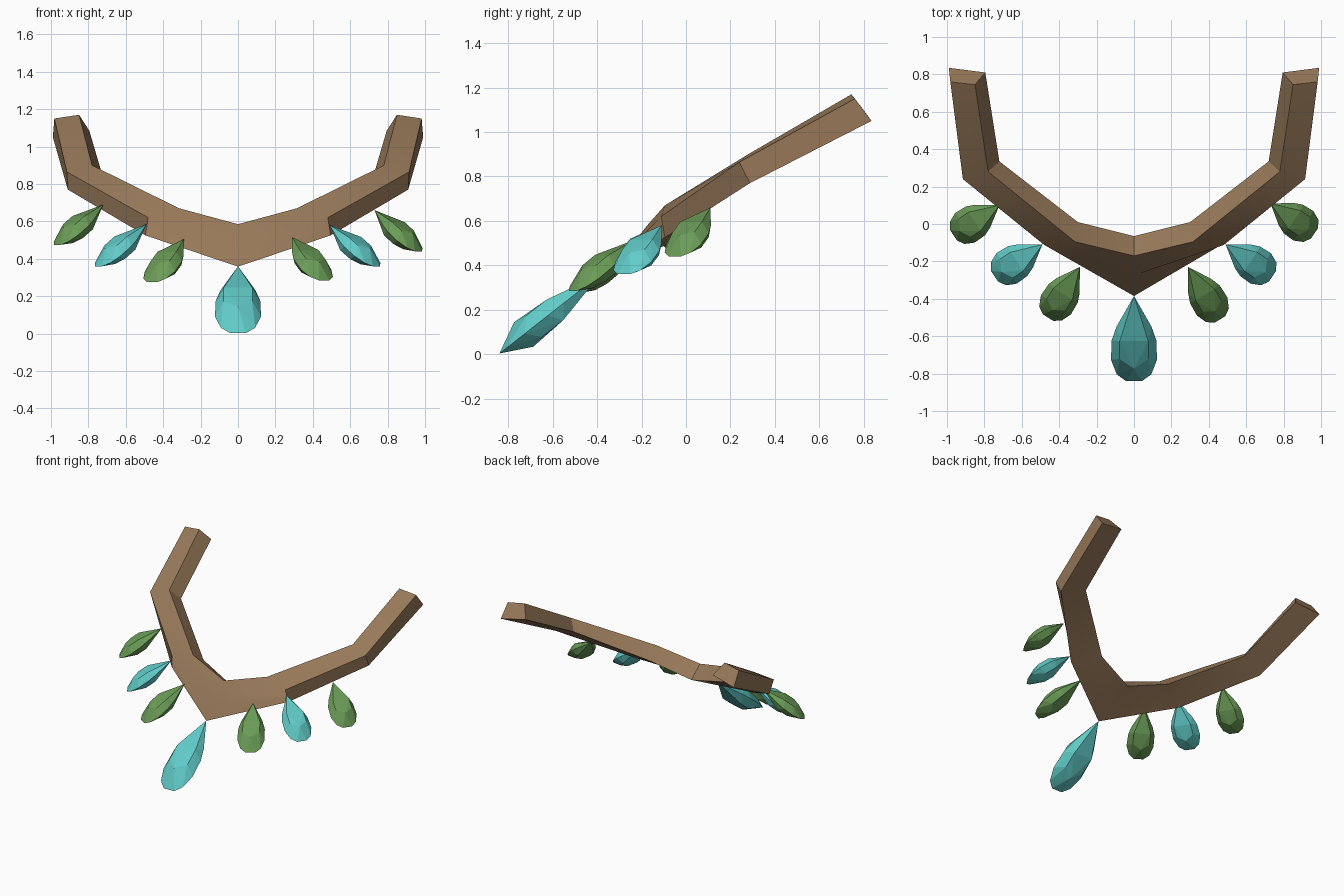
import bpy, bmesh, math
from mathutils import Vector

if "Cube" in bpy.data.objects:
    bpy.data.objects.remove(bpy.data.objects["Cube"])


def material(name, rgb):
    m = bpy.data.materials.new(name)
    m.diffuse_color = (*rgb, 1)
    m.use_nodes = True
    m.node_tree.nodes["Principled BSDF"].inputs["Base Color"].default_value = m.diffuse_color
    return m


brown = material("brown", (0.31, 0.19, 0.10))
teal = material("teal", (0.12, 0.60, 0.58))
green = material("green", (0.145, 0.33, 0.095))


def finish(name, bm, mat):
    bmesh.ops.recalc_face_normals(bm, faces=bm.faces)
    me = bpy.data.meshes.new(name)
    bm.to_mesh(me)
    bm.free()
    ob = bpy.data.objects.new(name, me)
    bpy.context.collection.objects.link(ob)
    me.materials.append(mat)
    return ob


# Collar band: four-sided sections from centre to the right end
# order: upper inner, upper outer, lower outer, lower inner
sections = [
    [(0, -.17, .585), (0, -.275, .455), (0, -.385, .358), (0, -.065, .50)],
    [(.315, -.095, .67), (.48, -.112, .62), (.495, -.095, .525), (.30, .01, .595)],
    [(.78, .28, .90), (.915, .24, .865), (.91, .288, .77), (.72, .335, .83)],
    [(.85, .745, 1.17), (.982, .76, 1.15), (.99, .835, 1.05), (.795, .81, 1.085)],
]
rings = []
for i, s in enumerate(sections):
    pts = [Vector(p) for p in s]
    # underside crease that forms the thin lip at the centre point
    crease = Vector((0, -.26, .425)) if i == 0 else pts[2].lerp(pts[3], .1)
    rings.append(pts[:3] + [crease] + pts[3:])
mirrored = [[Vector((-p.x, p.y, p.z)) for p in r] for r in rings[:0:-1]]

bm = bmesh.new()
loops = [[bm.verts.new(p) for p in r] for r in mirrored + rings]
for a, b in zip(loops, loops[1:]):
    for j in range(5):
        k = (j + 1) % 5
        bm.faces.new((a[j], a[k], b[k], b[j]))
bm.faces.new(loops[0])
bm.faces.new(loops[-1])
band = finish("collar_band", bm, brown)
bpy.context.view_layer.objects.active = band
band.select_set(True)
bpy.ops.object.shade_smooth_by_angle(angle=math.radians(32))
band.select_set(False)


# Faceted drop: girdle outline plus a raised table on both sides
def drop(name, tip, end, half_width, half_thick, mat):
    tip, end = Vector(tip), Vector(end)
    axis = end - tip
    d = axis.normalized()
    up = (Vector((0, 0, 1)) - d * d.z).normalized()
    side = d.cross(up)
    pts = [(0, 0, 0)]
    for t, w in ((.36, .76), (.52, .97), (.75, 1), (.92, .75), (1, .35)):
        pts += [(t, w, 0), (t, -w, 0)]
    for s in (1, -1):
        pts += [(.28, 0, .5 * s), (.76, 0, s)]
        for t in (.45, .66):
            pts += [(t, .62, .85 * s), (t, -.62, .85 * s)]
    bm = bmesh.new()
    for t, w, h in pts:
        bm.verts.new(tip + axis * t + side * (w * half_width) + up * (h * half_thick))
    res = bmesh.ops.convex_hull(bm, input=bm.verts)
    loose = [v for v in bm.verts if not v.link_faces]
    bmesh.ops.delete(bm, geom=loose, context='VERTS')
    finish(name, bm, mat)


drop("centre_drop", (0, -.385, .36), (0, -.84, .003), .123, .07, teal)
drop("right_inner_drop", (.29, -.23, .515), (.46, -.51, .285), .095, .052, green)
drop("right_middle_drop", (.49, -.11, .58), (.74, -.28, .36), .098, .052, teal)
drop("right_outer_drop", (.73, .11, .66), (.965, -.05, .44), .095, .052, green)
drop("left_inner_drop", (-.29, -.23, .505), (-.46, -.50, .275), .095, .052, green)
drop("left_middle_drop", (-.49, -.11, .585), (-.745, -.28, .36), .098, .052, teal)
drop("left_outer_drop", (-.72, .10, .69), (-.965, -.06, .475), .095, .052, green)
